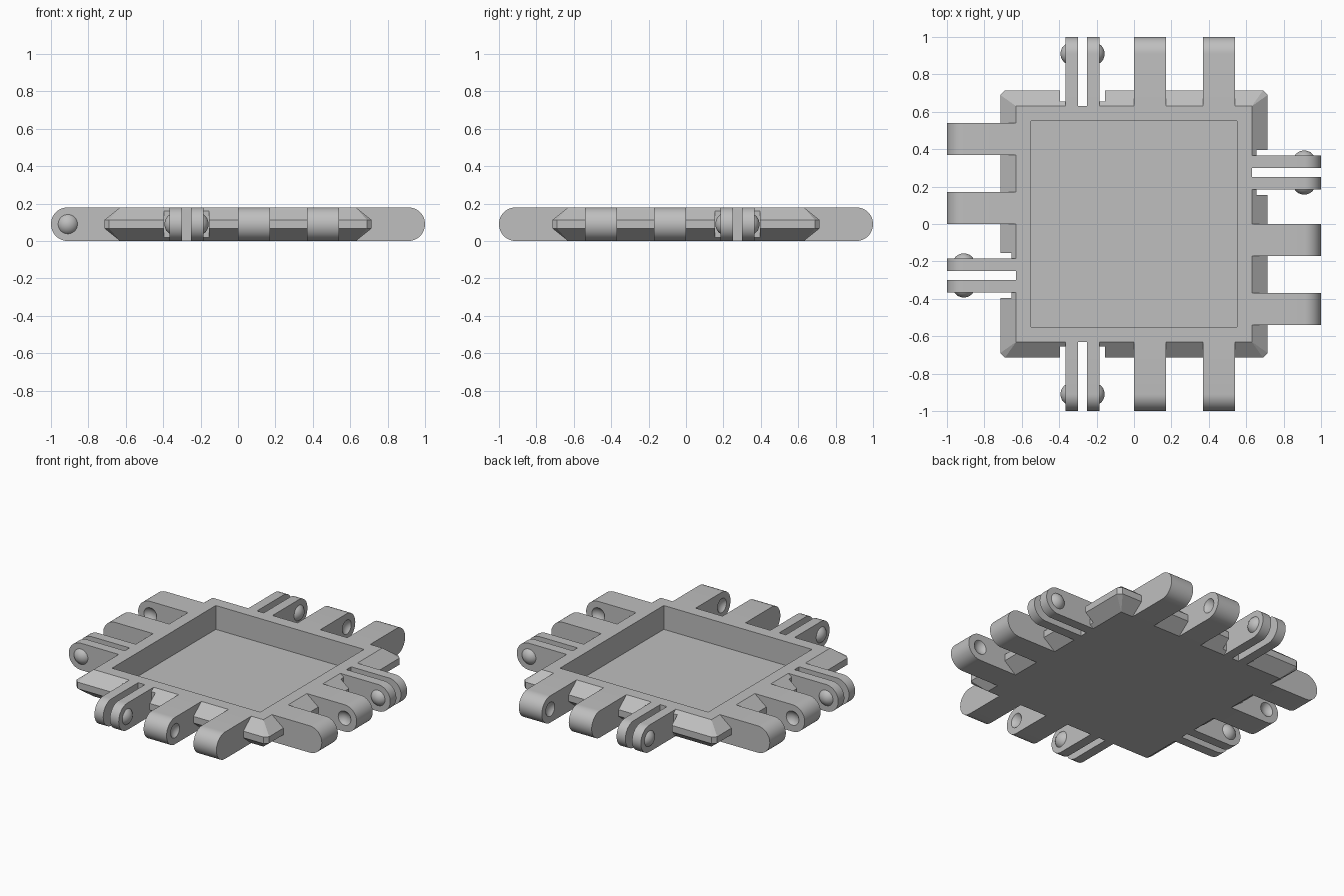
import bpy, bmesh, math
from mathutils import Matrix, Vector

if "Cube" in bpy.data.objects:
    bpy.data.objects.remove(bpy.data.objects["Cube"])

H = 0.18            # plate thickness
TOP = 0.63          # half width of the flat top and bottom
RIM = 0.715         # half width of the flared rim
PIVOT = 0.91        # hinge axis distance from centre
BALL_R, BALL_IN = 0.062, 0.034

# Each side is the front side mapped by a mirror or turn
SIDES = {
    "front": Matrix(((1, 0, 0, 0), (0, 1, 0, 0), (0, 0, 1, 0), (0, 0, 0, 1))),
    "back": Matrix(((1, 0, 0, 0), (0, -1, 0, 0), (0, 0, 1, 0), (0, 0, 0, 1))),
    "right": Matrix(((0, -1, 0, 0), (-1, 0, 0, 0), (0, 0, 1, 0), (0, 0, 0, 1))),
    "left": Matrix(((0, 1, 0, 0), (1, 0, 0, 0), (0, 0, 1, 0), (0, 0, 0, 1))),
}
THIN = [(-0.365, -0.30), (-0.25, -0.185)]
THICK = [(0.0, 0.17), (0.37, 0.54)]

grey = bpy.data.materials.new("mid grey")
grey.diffuse_color = (0.52, 0.52, 0.52, 1)
grey.use_nodes = True
grey.node_tree.nodes["Principled BSDF"].inputs["Base Color"].default_value = grey.diffuse_color


def make(name, bm):
    bmesh.ops.recalc_face_normals(bm, faces=bm.faces)
    me = bpy.data.meshes.new(name)
    bm.to_mesh(me)
    bm.free()
    ob = bpy.data.objects.new(name, me)
    bpy.context.collection.objects.link(ob)
    me.materials.append(grey)
    return ob


def box(bm, lo, hi, m=Matrix.Identity(4)):
    lo, hi = Vector(lo), Vector(hi)
    s = hi - lo
    bmesh.ops.create_cube(bm, size=1, matrix=m @ Matrix.Translation((lo + hi) / 2) @ Matrix.Diagonal((*s, 1)))


def arm(bm, x0, x1, m):
    # round-ended lug, profile in y-z extruded along x
    r = H / 2
    prof = [(-0.59, 0), *[(-PIVOT - r * math.sin(a), r - r * math.cos(a))
            for a in [math.pi * i / 24 for i in range(25)]], (-0.59, H)]
    rings = [[bm.verts.new(m @ Vector((x, y, z))) for y, z in prof] for x in (x0, x1)]
    n = len(prof)
    for ring in rings:
        bm.faces.new(ring)
    for i in range(n):
        j = (i + 1) % n
        bm.faces.new((rings[0][i], rings[0][j], rings[1][j], rings[1][i]))


def ball(bm, x, m):
    bmesh.ops.create_uvsphere(bm, u_segments=32, v_segments=20, radius=BALL_R,
        matrix=m @ Matrix.Translation((x, -PIVOT, H / 2)) @ Matrix.Rotation(math.pi / 2, 4, 'Y'))


def combine(target, bm, operation):
    tool = make("helper", bm)
    tool.hide_render = True
    mod = target.modifiers.new("bool", 'BOOLEAN')
    mod.operation, mod.solver, mod.object = operation, 'EXACT', tool
    bpy.context.view_layer.objects.active = target
    bpy.ops.object.modifier_apply(modifier=mod.name)
    bpy.data.objects.remove(tool)


# Tray: flared plate with clipped rim corners
bm = bmesh.new()
clip = RIM - 0.025
for sx in (-1, 1):
    for sy in (-1, 1):
        for z in (0, H):
            bm.verts.new((sx * TOP, sy * TOP, z))
        for z in (0.068, 0.112):
            bm.verts.new((sx * RIM, sy * clip, z))
            bm.verts.new((sx * clip, sy * RIM, z))
bmesh.ops.convex_hull(bm, input=bm.verts)
bmesh.ops.dissolve_limit(bm, angle_limit=0.01, verts=bm.verts, edges=bm.edges)
tray = make("hinged_tray", bm)

# Clearance notches behind the thin lugs
for depth, x0, x1 in ((0.655, -0.395, -0.155), (TOP, -0.30, -0.25)):
    bm = bmesh.new()
    for m in SIDES.values():
        box(bm, (x0, -0.9, -0.1), (x1, -depth, 0.3), m)
    combine(tray, bm, 'DIFFERENCE')

# Lugs on all four sides
bm = bmesh.new()
for m in SIDES.values():
    for x0, x1 in THIN + THICK:
        arm(bm, x0, x1, m)
combine(tray, bm, 'UNION')

# Square recess and the sockets on facing sides of the thick lugs
bm = bmesh.new()
box(bm, (-0.55, -0.55, 0.02), (0.55, 0.55, 0.3))
for m in SIDES.values():
    ball(bm, THICK[0][1] + 0.04, m)
    ball(bm, THICK[1][0] - 0.04, m)
combine(tray, bm, 'DIFFERENCE')

# Domed pins on the outer sides of the thin lugs
pins = []
for side, m in SIDES.items():
    for label, face, d in (("a", THIN[0][0], -1), ("b", THIN[1][1], 1)):
        bm = bmesh.new()
        ball(bm, face - d * BALL_IN, Matrix.Identity(4))
        bmesh.ops.bisect_plane(bm, geom=bm.verts[:] + bm.edges[:] + bm.faces[:],
            plane_co=(face, 0, 0), plane_no=(d, 0, 0), clear_inner=True)
        bm.transform(m)
        pin = make(f"{side}_pin_{label}", bm)
        # open dome: make sure normals face away from its lug
        out = m.to_3x3() @ Vector((d, 0, 0))
        if sum(p.normal.dot(out) for p in pin.data.polygons) < 0:
            pin.data.flip_normals()
        pins.append(pin)

# Smooth curved surfaces, keep hard edges
for ob in [tray] + pins:
    bpy.ops.object.select_all(action='DESELECT')
    ob.select_set(True)
    bpy.context.view_layer.objects.active = ob
    bpy.ops.object.shade_smooth_by_angle(angle=math.radians(25))
